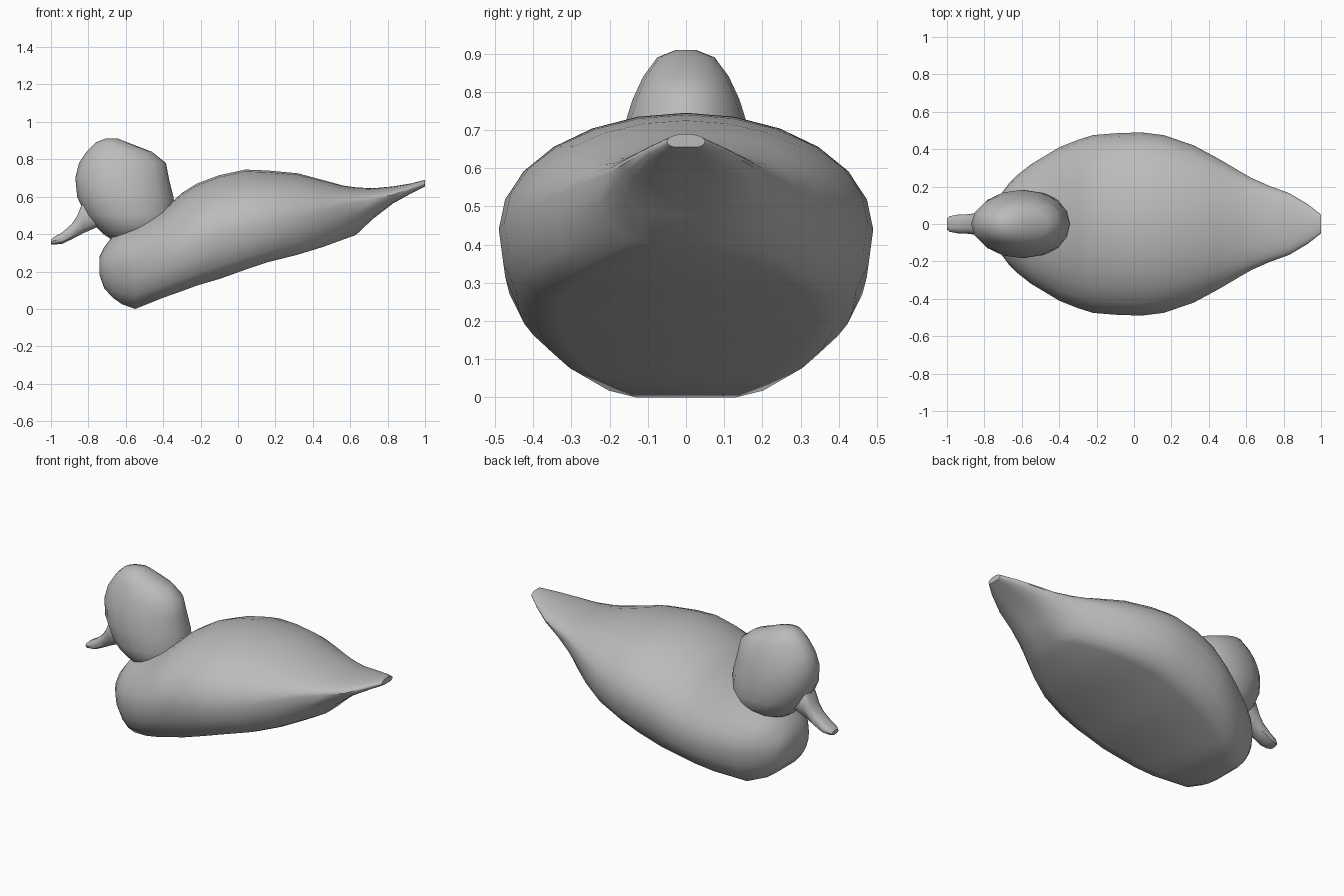
import bpy, bmesh, math

grey = bpy.data.materials.new("plain grey")
grey.diffuse_color = (0.5, 0.5, 0.5, 1)


def spow(v, p):
    return math.copysign(abs(v) ** p, v)


def loft(name, rings, angle):
    """Skin a list of equal closed rings and cap both ends."""
    bm = bmesh.new()
    loops = [[bm.verts.new(p) for p in ring] for ring in rings]
    n = len(loops[0])
    for a, b in zip(loops, loops[1:]):
        for i in range(n):
            j = (i + 1) % n
            bm.faces.new((a[i], a[j], b[j], b[i]))
    bm.faces.new(loops[0])
    bm.faces.new(loops[-1])
    bmesh.ops.recalc_face_normals(bm, faces=bm.faces[:])
    mesh = bpy.data.meshes.new(name)
    bm.to_mesh(mesh)
    bm.free()
    mesh.materials.append(grey)
    obj = bpy.data.objects.new(name, mesh)
    bpy.context.collection.objects.link(obj)
    bpy.ops.object.select_all(action='DESELECT')
    obj.select_set(True)
    bpy.context.view_layer.objects.active = obj
    bpy.ops.object.shade_smooth_by_angle(angle=math.radians(angle))
    return obj


def body_ring(x, zb, hb, w, zw, zt, steps=6):
    """Domed back, rounded flank, flat underside of half width hb."""
    half = []
    for i in range(steps + 1):                     # back to widest point
        t = math.pi / 2 * (1 - i / steps)
        half.append((w * math.cos(t), zw + (zt - zw) * math.sin(t)))
    for i in range(1, 5):                          # widest point to underside
        t = math.pi / 2 * i / 4
        half.append((hb + (w - hb) * math.cos(t), zw - (zw - zb) * math.sin(t)))
    right = [(x, y, z) for y, z in half]
    return right + [(x, -y, z) for x, y, z in reversed(right[1:])]


# Body: x, underside z, underside half width, half width, widest z, back z
stations = [
    (-0.74, 0.18, 0.03, 0.09, 0.23, 0.28),
    (-0.715, 0.11, 0.06, 0.155, 0.22, 0.33),
    (-0.67, 0.06, 0.09, 0.215, 0.22, 0.39),
    (-0.62, 0.025, 0.11, 0.265, 0.23, 0.42),
    (-0.55, 0.0, 0.13, 0.32, 0.24, 0.45),
    (-0.40, 0.06, 0.24, 0.41, 0.29, 0.53),
    (-0.30, 0.095, 0.28, 0.45, 0.33, 0.62),
    (-0.22, 0.125, 0.30, 0.475, 0.36, 0.67),
    (-0.10, 0.16, 0.325, 0.485, 0.41, 0.715),
    (0.04, 0.21, 0.335, 0.49, 0.44, 0.745),
    (0.16, 0.25, 0.33, 0.475, 0.46, 0.74),
    (0.32, 0.29, 0.29, 0.42, 0.49, 0.725),
    (0.45, 0.33, 0.23, 0.35, 0.525, 0.69),
    (0.56, 0.37, 0.14, 0.285, 0.555, 0.66),
    (0.63, 0.395, 0.06, 0.245, 0.57, 0.65),
    (0.72, 0.48, 0.05, 0.205, 0.585, 0.645),
    (0.83, 0.565, 0.05, 0.165, 0.61, 0.655),
    (0.93, 0.62, 0.04, 0.105, 0.645, 0.672),
    (1.0, 0.655, 0.025, 0.05, 0.67, 0.69),
]
loft("body", [body_ring(*s) for s in stations], 40)

# Head and neck: z, front x, rear x, half width
head = [
    (0.36, -0.66, -0.40, 0.08), (0.40, -0.72, -0.365, 0.135),
    (0.45, -0.77, -0.345, 0.17), (0.50, -0.815, -0.335, 0.18),
    (0.60, -0.86, -0.345, 0.182), (0.70, -0.87, -0.37, 0.165),
    (0.78, -0.85, -0.385, 0.14), (0.84, -0.81, -0.46, 0.112),
    (0.89, -0.76, -0.59, 0.075), (0.91, -0.71, -0.64, 0.025),
]
rings = []
for z, xa, xb, w in head:
    rings.append([((xa + xb) / 2 + (xb - xa) / 2 * math.cos(t), w * math.sin(t), z)
                  for t in (2 * math.pi * i / 16 for i in range(16))])
loft("head", rings, 50)

# Bill: x, lower z, upper z, half width
bill = [
    (-1.0, 0.345, 0.37, 0.03), (-0.985, 0.343, 0.385, 0.042),
    (-0.94, 0.347, 0.41, 0.05), (-0.89, 0.37, 0.455, 0.052),
    (-0.86, 0.385, 0.50, 0.056), (-0.83, 0.40, 0.575, 0.062),
    (-0.74, 0.44, 0.60, 0.07),
]
rings = []
for x, za, zb, w in bill:
    rings.append([(x, w * spow(math.cos(t), 0.8), (za + zb) / 2 + (zb - za) / 2 * spow(math.sin(t), 0.8))
                  for t in (2 * math.pi * i / 10 for i in range(10))])
loft("bill", rings, 45)
